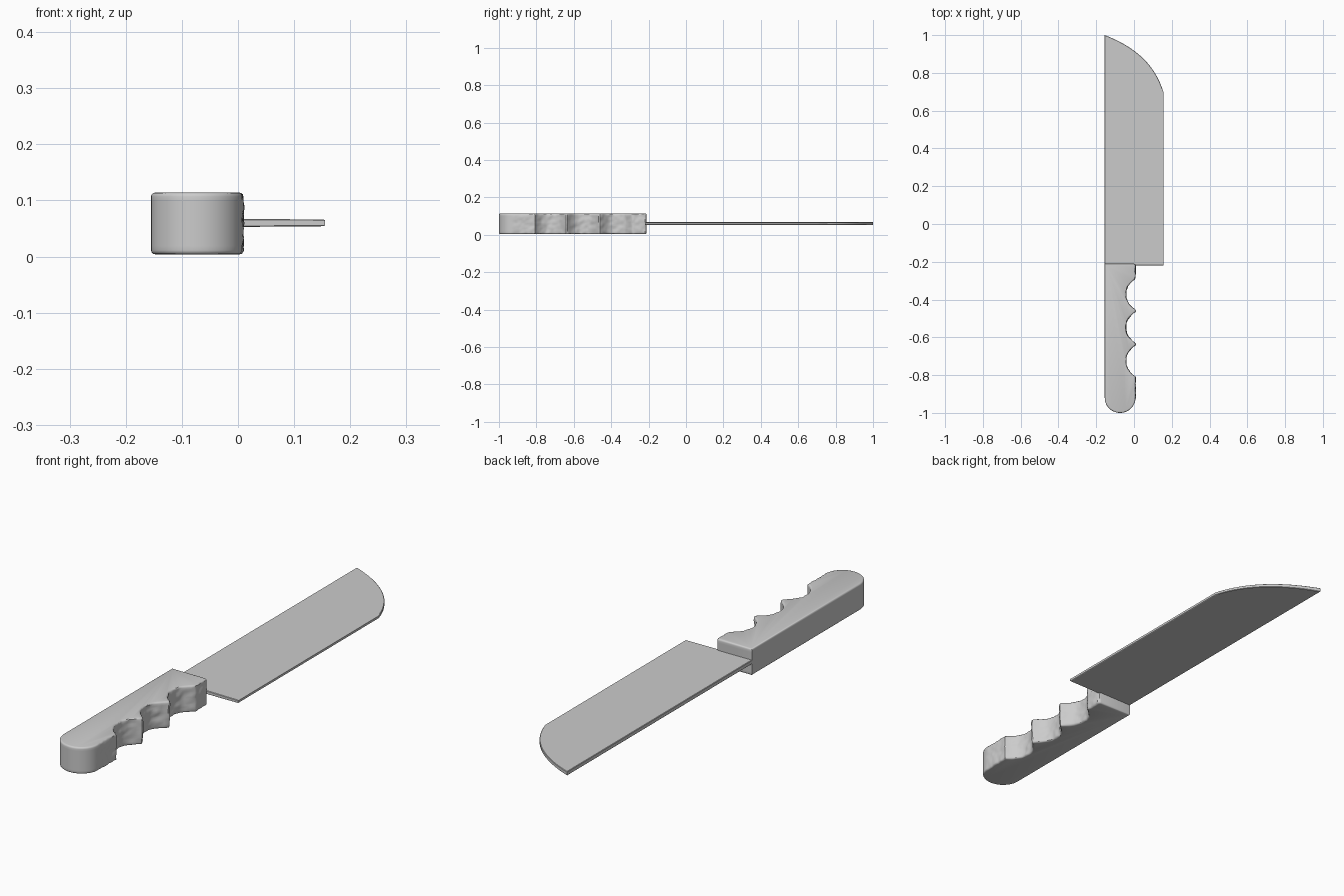
import bpy, bmesh, math
from mathutils import Vector, noise

if "Cube" in bpy.data.objects:
    bpy.data.objects.remove(bpy.data.objects["Cube"])

grey = bpy.data.materials.new("plain grey")
grey.use_nodes = True
COLOUR = (0.6, 0.6, 0.6, 1)
grey.diffuse_color = COLOUR
grey.node_tree.nodes["Principled BSDF"].inputs["Base Color"].default_value = COLOUR

MID_Z = 0.06          # height of the blade's centre plane
SPINE_X = -0.155      # straight back shared by blade and handle


def prism(outline, z0, z1, bevel, segments):
    """Extrude a flat outline from z0 to z1 and round its top and bottom rims."""
    bm = bmesh.new()
    base = bm.faces.new([bm.verts.new((x, y, z0)) for x, y in outline])
    top = bmesh.ops.extrude_face_region(bm, geom=[base])["geom"]
    bmesh.ops.translate(bm, vec=(0, 0, z1 - z0),
                        verts=[v for v in top if isinstance(v, bmesh.types.BMVert)])
    bmesh.ops.recalc_face_normals(bm, faces=bm.faces[:])
    rims = [e for e in bm.edges if abs(e.verts[0].co.z - e.verts[1].co.z) < 1e-6]
    bmesh.ops.bevel(bm, geom=rims, offset=bevel, segments=segments,
                    profile=0.5, affect='EDGES', clamp_overlap=True)
    return bm


def finish(bm, name, angle):
    bmesh.ops.recalc_face_normals(bm, faces=bm.faces[:])
    mesh = bpy.data.meshes.new(name)
    bm.to_mesh(mesh)
    bm.free()
    mesh.materials.append(grey)
    obj = bpy.data.objects.new(name, mesh)
    bpy.context.collection.objects.link(obj)
    bpy.ops.object.select_all(action='DESELECT')
    obj.select_set(True)
    bpy.context.view_layer.objects.active = obj
    bpy.ops.object.shade_smooth_by_angle(angle=math.radians(angle))
    return obj


# Blade: straight spine, square heel and a curved tip
tip = [Vector((0.155, 0.70)), Vector((0.094, 0.906)), Vector((SPINE_X, 1.0))]
outline = [(SPINE_X, -0.22), (0.155, -0.22)]
for i in range(25):
    t = i / 24
    p = tip[0] * (1 - t) ** 2 + tip[1] * 2 * t * (1 - t) + tip[2] * t * t
    outline.append((p.x, p.y))
blade = prism(outline, MID_Z - 0.0085, MID_Z + 0.0085, 0.002, 1)
# thin the blade slightly towards the cutting edge
for v in blade.verts:
    k = 1 - 0.3 * (v.co.x - SPINE_X) / 0.31
    v.co.z = MID_Z + (v.co.z - MID_Z) * k
finish(blade, "blade", 30)

# Handle: rounded butt, straight back and three finger scoops
GRIP_X = 0.008
SCOOPS = (-0.725, -0.548, -0.372)


def grip_edge(y):
    x = GRIP_X
    for centre in SCOOPS:
        u = abs(y - centre) / 0.083
        if u < 1:
            x -= 0.05 * (1 - u ** 2.4)
    return x


outline = []
mid_x, half = (SPINE_X + GRIP_X) / 2, (GRIP_X - SPINE_X) / 2
for i in range(25):
    a = math.pi + math.pi * i / 24
    outline.append((mid_x + half * math.cos(a), -0.92 + 0.08 * math.sin(a)))
for i in range(1, 89):
    y = -0.92 + 0.70 * i / 88
    outline.append((grip_edge(y), y))
outline += [(GRIP_X - 0.003, -0.213), (GRIP_X - 0.01, -0.21), (SPINE_X, -0.21)]
handle = prism(outline, 0.004, 0.114, 0.007, 3)

# Rough, weathered wall on the finger side
for i in range(1, 12):
    z = 0.011 + 0.096 * i / 12
    bmesh.ops.bisect_plane(handle, geom=handle.verts[:] + handle.edges[:] + handle.faces[:],
                           plane_co=(0, 0, z), plane_no=(0, 0, 1))
for v in handle.verts:
    if v.co.x > -0.055 and -0.93 < v.co.y < -0.215:
        v.co.x += 0.004 * noise.noise(v.co * 45) + 0.002 * noise.noise(v.co * 110)
finish(handle, "handle", 35)
